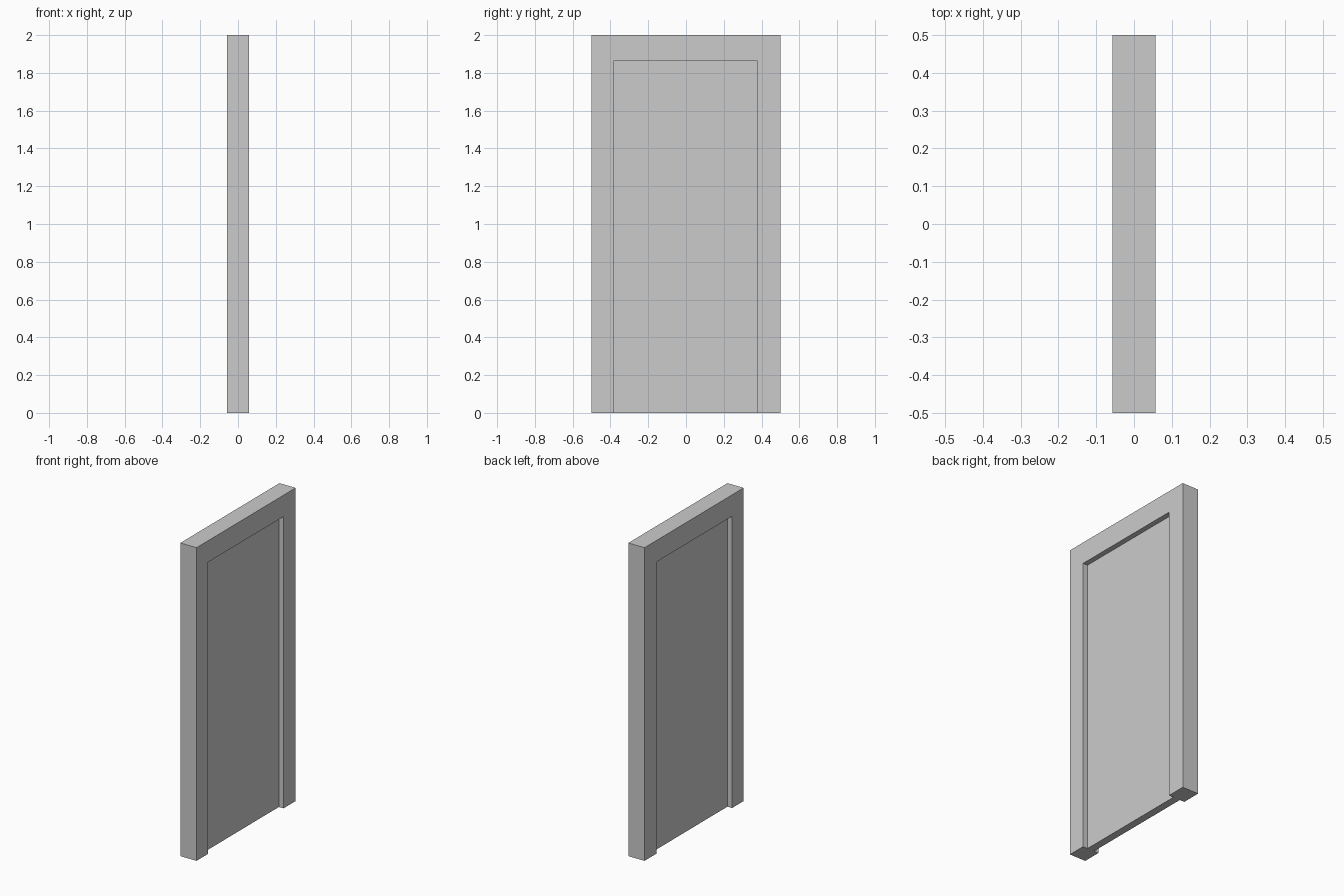
import bpy
import bmesh

if "Cube" in bpy.data.objects:
    bpy.data.objects.remove(bpy.data.objects["Cube"])

HALF_DEPTH = 0.057            # frame half thickness in x
PANEL_HALF = 0.024            # door panel half thickness in x
Y0, Y1, TOP = -0.384, 0.378, 1.863   # opening


def extrude_profile(name, profile, half):
    """Extrude a closed (y, z) outline symmetrically along x."""
    bm = bmesh.new()
    face = bm.faces.new([bm.verts.new((-half, y, z)) for y, z in profile])
    res = bmesh.ops.extrude_face_region(bm, geom=[face], use_keep_orig=True)
    moved = [g for g in res["geom"] if isinstance(g, bmesh.types.BMVert)]
    bmesh.ops.translate(bm, verts=moved, vec=(2 * half, 0, 0))
    bmesh.ops.recalc_face_normals(bm, faces=bm.faces[:])
    mesh = bpy.data.meshes.new(name)
    bm.to_mesh(mesh)
    bm.free()
    obj = bpy.data.objects.new(name, mesh)
    bpy.context.collection.objects.link(obj)
    return obj


# Frame: two jambs and the header as one outline
extrude_profile("door_frame", [
    (-0.5, 0), (Y0, 0), (Y0, TOP), (Y1, TOP),
    (Y1, 0), (0.5, 0), (0.5, 2), (-0.5, 2)], HALF_DEPTH)

# Door panel, recessed equally on both sides
extrude_profile("door_panel", [(Y0, 0), (Y1, 0), (Y1, TOP), (Y0, TOP)], PANEL_HALF)
